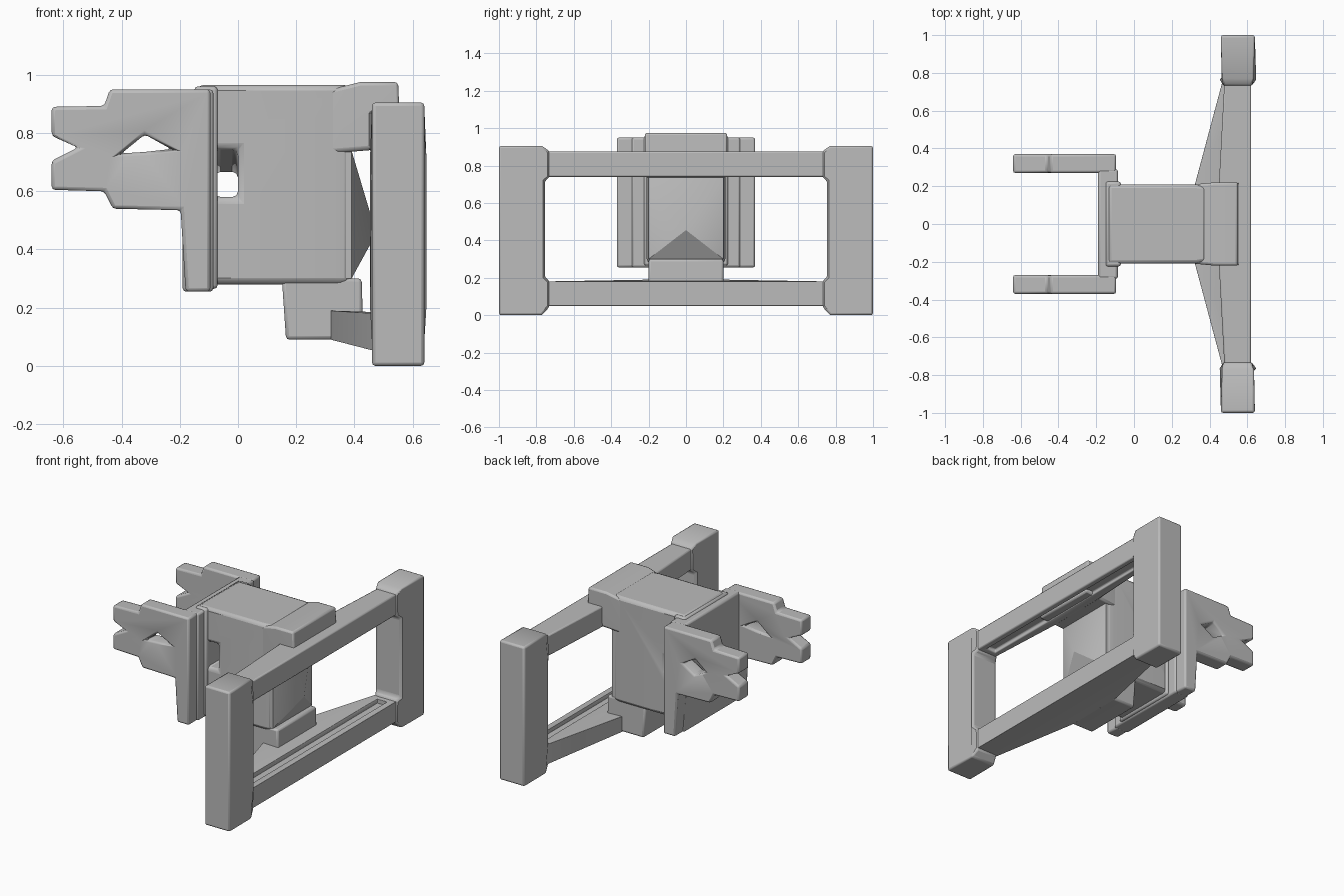
import bpy, bmesh
from itertools import product
from math import radians

cube = bpy.data.objects.get("Cube")
if cube:
    bpy.data.objects.remove(cube, do_unlink=True)

grey = bpy.data.materials.new("plain_grey")
grey.use_nodes = True
grey.diffuse_color = (0.5, 0.5, 0.5, 1)
grey.node_tree.nodes["Principled BSDF"].inputs["Base Color"].default_value = (0.5, 0.5, 0.5, 1)


def finish(name, bm, bevel=0.012, cutters=()):
    """Turn a bmesh into an object with cuts, rounded edges and shading."""
    bmesh.ops.recalc_face_normals(bm, faces=bm.faces)
    mesh = bpy.data.meshes.new(name)
    bm.to_mesh(mesh)
    bm.free()
    mesh.materials.append(grey)
    obj = bpy.data.objects.new(name, mesh)
    bpy.context.collection.objects.link(obj)
    for cutter in cutters:
        cut = obj.modifiers.new("cut", 'BOOLEAN')
        cut.object = cutter
        cut.solver = 'EXACT'
    if bevel:
        mod = obj.modifiers.new("bevel", 'BEVEL')
        mod.width = bevel
        mod.segments = 2
        mod.limit_method = 'ANGLE'
        mod.angle_limit = radians(35)
    bpy.ops.object.select_all(action='DESELECT')
    obj.select_set(True)
    bpy.context.view_layer.objects.active = obj
    bpy.ops.object.shade_smooth_by_angle(angle=radians(35))
    return obj


def hull(name, points, **options):
    """Convex solid around a few corner points."""
    bm = bmesh.new()
    for p in points:
        bm.verts.new(p)
    bmesh.ops.convex_hull(bm, input=bm.verts)
    bmesh.ops.dissolve_limit(bm, angle_limit=0.01, verts=bm.verts, edges=bm.edges)
    return finish(name, bm, **options)


def box(name, xs, ys, zs, **options):
    return hull(name, product(xs, ys, zs), **options)


def prism(name, profile, place, near, far, adjust=None, **options):
    """Extrude a 2D profile between two depths."""
    bm = bmesh.new()
    rings = [[bm.verts.new(place(a, b, d)) for a, b in profile] for d in (near, far)]
    for ring in rings:
        bm.faces.new(ring)
    for i in range(len(profile)):
        j = (i + 1) % len(profile)
        bm.faces.new((rings[0][i], rings[0][j], rings[1][j], rings[1][i]))
    if adjust:
        for v in bm.verts:
            adjust(v)
    return finish(name, bm, **options)


def side_on(a, b, d):
    return (a, d, b)


def end_on(a, b, d):
    return (d, a, b)


def helper(obj):
    obj.hide_render = True
    obj.hide_viewport = True
    obj.hide_set(True)
    return obj


# Main body with a slanted window behind the cross plate
window = helper(hull("window_cutter", [
    (x, y, z) for x in (-0.08, 0.0)
    for y, z in ((-0.3, 0.58), (0.3, 0.58), (-0.3, 0.765), (0.3, 0.645))], bevel=0))
hull("body", [(x, s * y, z) for s in (-1, 1) for z in (0.28, 0.965)
              for x, y in ((-0.14, 0.21), (0.33, 0.21), (0.385, 0.2))],
     bevel=0.02, cutters=[window])

# Faceted bulge on the frame side of the body
hull("bulge", [(x, y, z) for x in (0.3, 0.39) for y in (-0.2, 0.2) for z in (0.3, 0.74)]
     + [(0.475, 0, 0.455)], bevel=0)

# Top block reaching over the frame
hull("top_block", [(x, s * y, z) for s in (-1, 1) for x, y, z in (
    (0.32, 0.21, 0.73), (0.32, 0.21, 0.95), (0.42, 0.22, 0.975),
    (0.55, 0.22, 0.975), (0.56, 0.22, 0.75))])

# Foot under the body
hull("foot", [(x, y, z) for y in (-0.2, 0.2) for x, z in (
    (0.15, 0.31), (0.165, 0.09), (0.33, 0.09), (0.43, 0.11), (0.425, 0.3))])

# Plate joining the two jaws
box("cross_plate", (-0.19, -0.085), (-0.29, 0.29), (0.255, 0.95))
box("plate_rib", (-0.15, -0.07), (-0.225, 0.225), (0.265, 0.96))

# Notched jaws with an eye-shaped opening
jaw_profile = [(-0.64, 0.89), (-0.46, 0.893), (-0.44, 0.95), (-0.095, 0.95),
               (-0.095, 0.255), (-0.18, 0.255), (-0.197, 0.535), (-0.43, 0.54),
               (-0.46, 0.6), (-0.64, 0.605), (-0.64, 0.705), (-0.55, 0.75), (-0.64, 0.79)]
for side, low, sign in (("right", 0.735, -1), ("left", 0.69, 1)):
    hole = helper(prism(side + "_jaw_cutter",
                        [(-0.4, 0.73), (-0.32, 0.795), (-0.23, 0.745), (-0.32, low)],
                        side_on, sign * 0.2, sign * 0.45, bevel=0))
    prism(side + "_jaw", jaw_profile, side_on, sign * 0.27, sign * 0.37, cutters=[hole])

# Frame rails, grooved on the faces toward the opening
top_groove = helper(box("top_groove_cutter", (0.51, 0.58), (-0.7, 0.7), (0.7, 0.765), bevel=0))
low_groove = helper(box("low_groove_cutter", (0.51, 0.58), (-0.7, 0.7), (0.155, 0.25), bevel=0))
hull("upper_rail", [(x, s * y, z) for s in (-1, 1) for z in (0.74, 0.875)
                    for x, y in ((0.62, 0.78), (0.48, 0.78), (0.45, 0.22))],
     bevel=0.008, cutters=[top_groove])
hull("lower_rail", [(x, s * y, z) for s in (-1, 1) for x, y, z in (
    (0.62, 0.78, 0.05), (0.62, 0.78, 0.18), (0.475, 0.78, 0.05), (0.475, 0.78, 0.18),
    (0.32, 0.2, 0.09), (0.32, 0.2, 0.19))],
     bevel=0.008, cutters=[low_groove])


# Posts, flaring inward to meet the rails
def narrow_flare(v):
    if abs(v.co.y) < 0.74:
        v.co.x = min(max(v.co.x, 0.475), 0.622)


post_profile = [(1, 0), (1, 0.905), (0.77, 0.905), (0.73, 0.877), (0.73, 0.738),
                (0.755, 0.715), (0.755, 0.205), (0.73, 0.182), (0.73, 0.045), (0.77, 0.0)]
for side, sign in (("left", 1), ("right", -1)):
    prism(side + "_post", [(sign * y, z) for y, z in post_profile],
          end_on, 0.46, 0.64, adjust=narrow_flare)
